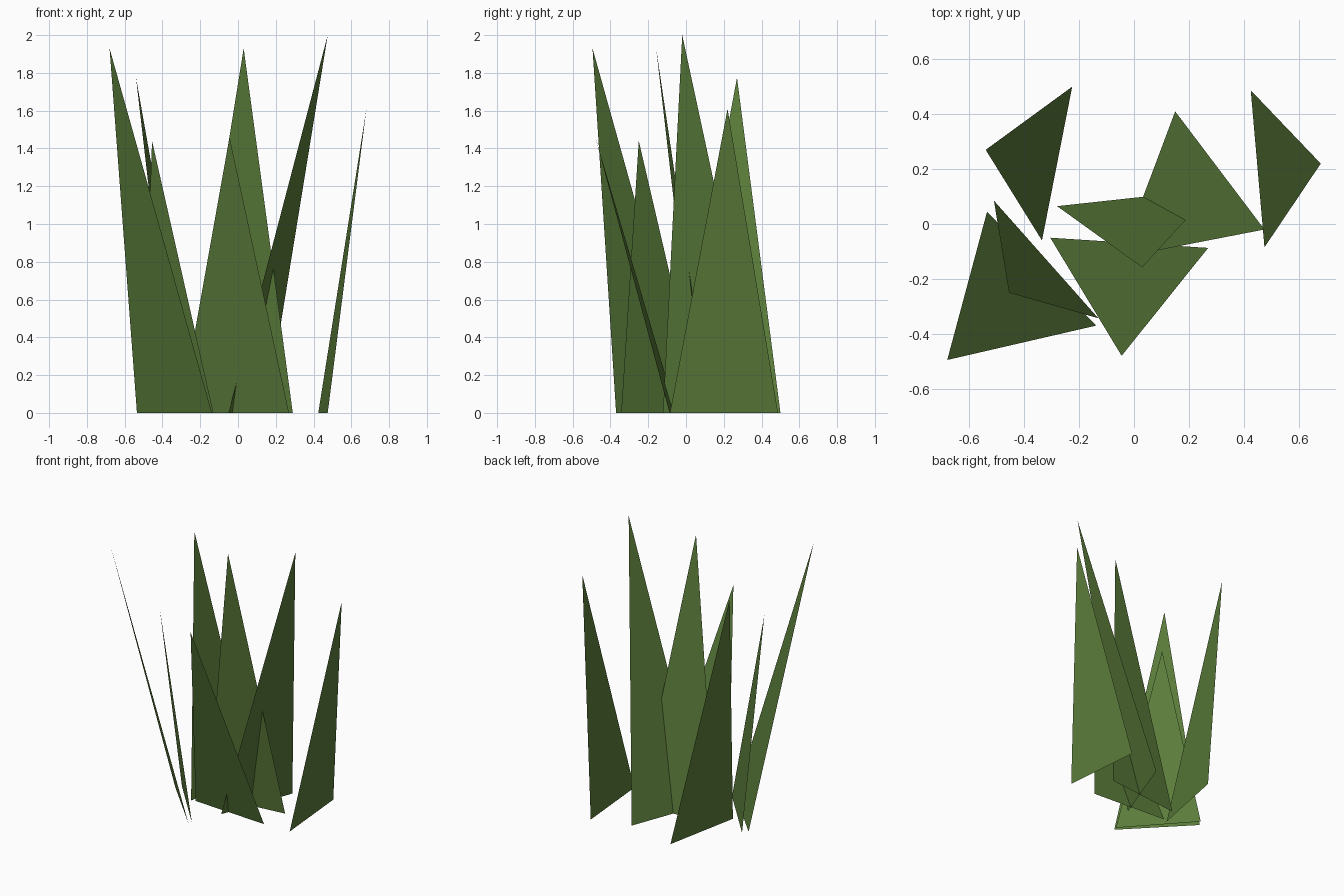
import bpy

cube = bpy.data.objects.get("Cube")
if cube:
    bpy.data.objects.remove(cube, do_unlink=True)

# Single leaf green
green = bpy.data.materials.new("grass_green")
green.use_nodes = True
colour = (0.105, 0.205, 0.043, 1)
green.diffuse_color = colour
bsdf = green.node_tree.nodes["Principled BSDF"]
bsdf.inputs["Base Color"].default_value = colour
bsdf.inputs["Roughness"].default_value = 0.9


def blade(name, base_a, base_b, tip):
    """One flat leaning blade: a ground edge rising to a pointed tip."""
    mesh = bpy.data.meshes.new(name)
    mesh.from_pydata([(*base_a, 0), (*base_b, 0), tip], [], [(0, 1, 2)])
    mesh.materials.append(green)
    obj = bpy.data.objects.new(name, mesh)
    bpy.context.collection.objects.link(obj)
    return obj


# Base edge ends on the ground, then the tip
blade("back_right_blade", (-0.225, 0.50), (-0.335, -0.06), (-0.54, 0.27, 1.775))
blade("left_blade", (0.475, -0.085), (0.425, 0.487), (0.68, 0.22, 1.61))
blade("tallest_blade", (-0.05, -0.122), (0.15, 0.41), (0.475, -0.02, 2.0))
blade("centre_blade", (-0.28, 0.065), (0.29, 0.127), (0.03, -0.158, 1.93))
blade("front_blade", (-0.305, -0.05), (0.27, -0.087), (-0.045, -0.48, 1.46))
blade("front_right_blade", (-0.535, 0.045), (-0.138, -0.37), (-0.68, -0.495, 1.93))
blade("inner_right_blade", (-0.51, 0.085), (-0.13, -0.343), (-0.455, -0.25, 1.44))
